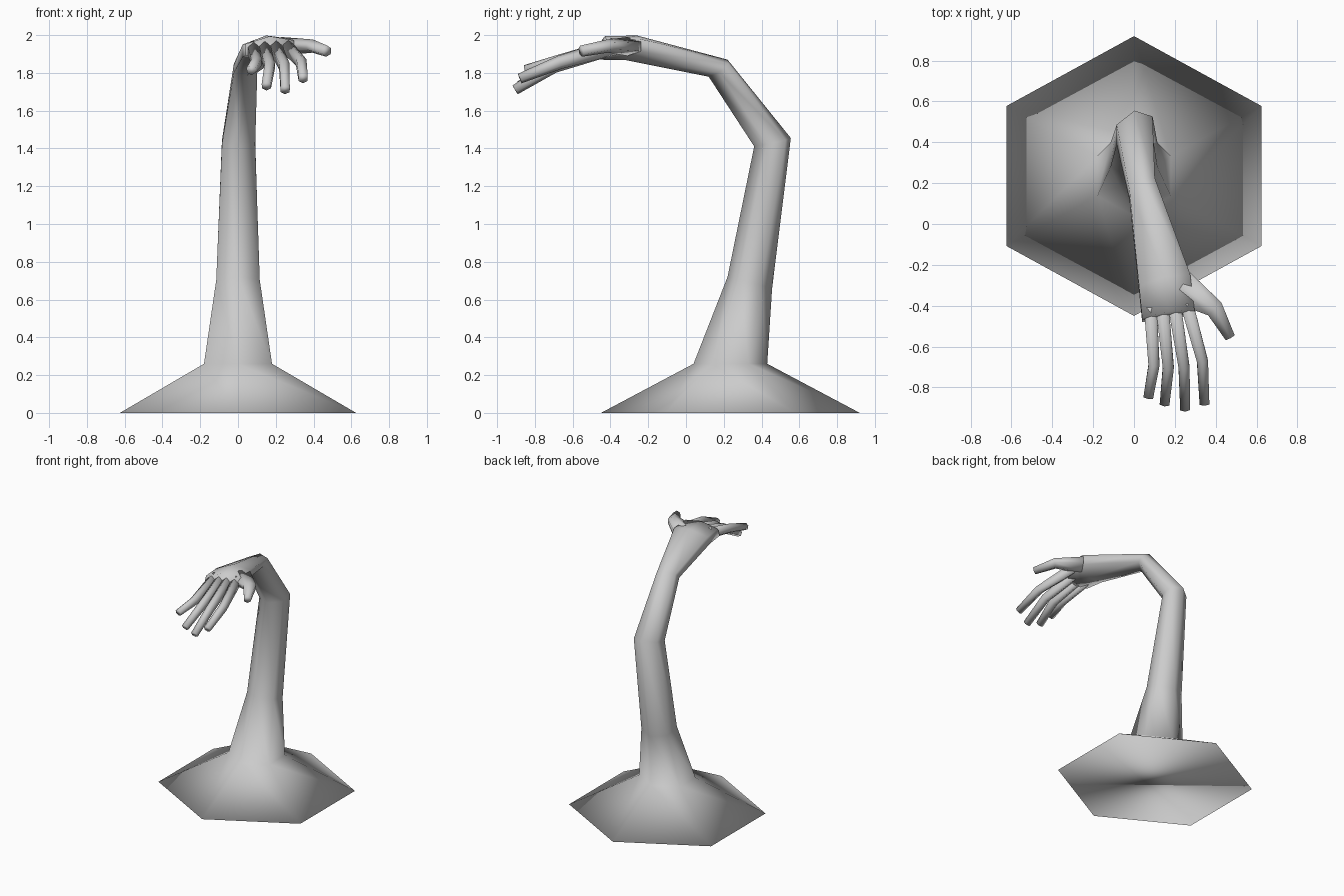
import bpy, bmesh
from mathutils import Vector as V

if "Cube" in bpy.data.objects:
    bpy.data.objects.remove(bpy.data.objects["Cube"])


def hexagon(c, u, v):
    # six-sided ring: two points along v, two flat sides along u
    c, u, v = V(c), V(u), V(v)
    return [c + v, c + u + v / 2, c + u - v / 2, c - v, c - u - v / 2, c - u + v / 2]


def loft(name, rings):
    # skin a list of rings and cap both ends
    bm = bmesh.new()
    vs = [[bm.verts.new(p) for p in r] for r in rings]
    n = len(vs[0])
    for a, b in zip(vs, vs[1:]):
        for i in range(n):
            j = (i + 1) % n
            bm.faces.new((a[i], a[j], b[j], b[i]))
    bm.faces.new(vs[0])
    bm.faces.new(vs[-1])
    bmesh.ops.recalc_face_normals(bm, faces=bm.faces)
    for f in bm.faces:
        f.smooth = True
    me = bpy.data.meshes.new(name)
    bm.to_mesh(me)
    bm.free()
    ob = bpy.data.objects.new(name, me)
    bpy.context.collection.objects.link(ob)
    return ob


def digit(name, path, sizes):
    # finger: hexagonal tube along a path, sizes are half width and half height
    pts = [V(p) for p in path]
    rings = []
    for i, p in enumerate(pts):
        t = (pts[min(i + 1, len(pts) - 1)] - pts[max(i - 1, 0)]).normalized()
        side = t.cross(V((0, 0, 1))).normalized()
        up = side.cross(t)
        w, h = sizes[i]
        rings.append(hexagon(p, side * w, up * h))
    return loft(name, rings)


# flared base, bent arm and palm: centre, side vector, back/top vector
loft("arm", [hexagon(*r) for r in [
    ((0, .235, 0), (.625, 0, 0), (0, .685, 0)),
    ((0, .235, .26), (.18, 0, 0), (0, .195, 0)),
    ((0, .338, .69), (.115, 0, 0), (0, .118, -.03)),
    ((.003, .458, 1.433), (.088, .02, 0), (0, .097, .022)),
    ((.04, .17, 1.825), (.062, .03, 0), (0, .05, .045)),
    ((.15, -.29, 1.933), (.125, .03, .015), (0, .03, .065)),
    ((.168, -.45, 1.932), (.128, .02, .01), (0, .02, .062)),
]])

# four fingers: root, knuckle, tip
fingers = {
    "little_finger": ((.08, -.40, 1.93), (.098, -.69, 1.855), (.07, -.85, 1.815)),
    "ring_finger": ((.138, -.40, 1.935), (.168, -.70, 1.835), (.15, -.88, 1.73)),
    "middle_finger": ((.198, -.40, 1.935), (.245, -.70, 1.835), (.25, -.905, 1.71)),
    "index_finger": ((.255, -.38, 1.94), (.335, -.67, 1.855), (.345, -.88, 1.77)),
}
for name, path in fingers.items():
    digit(name, path, [(.032, .045), (.027, .036), (.024, .027)])

# thumb spreading out to the side
digit("thumb", ((.23, -.31, 1.94), (.395, -.415, 1.942), (.47, -.555, 1.915)),
      [(.085, .05), (.045, .035), (.025, .03)])
